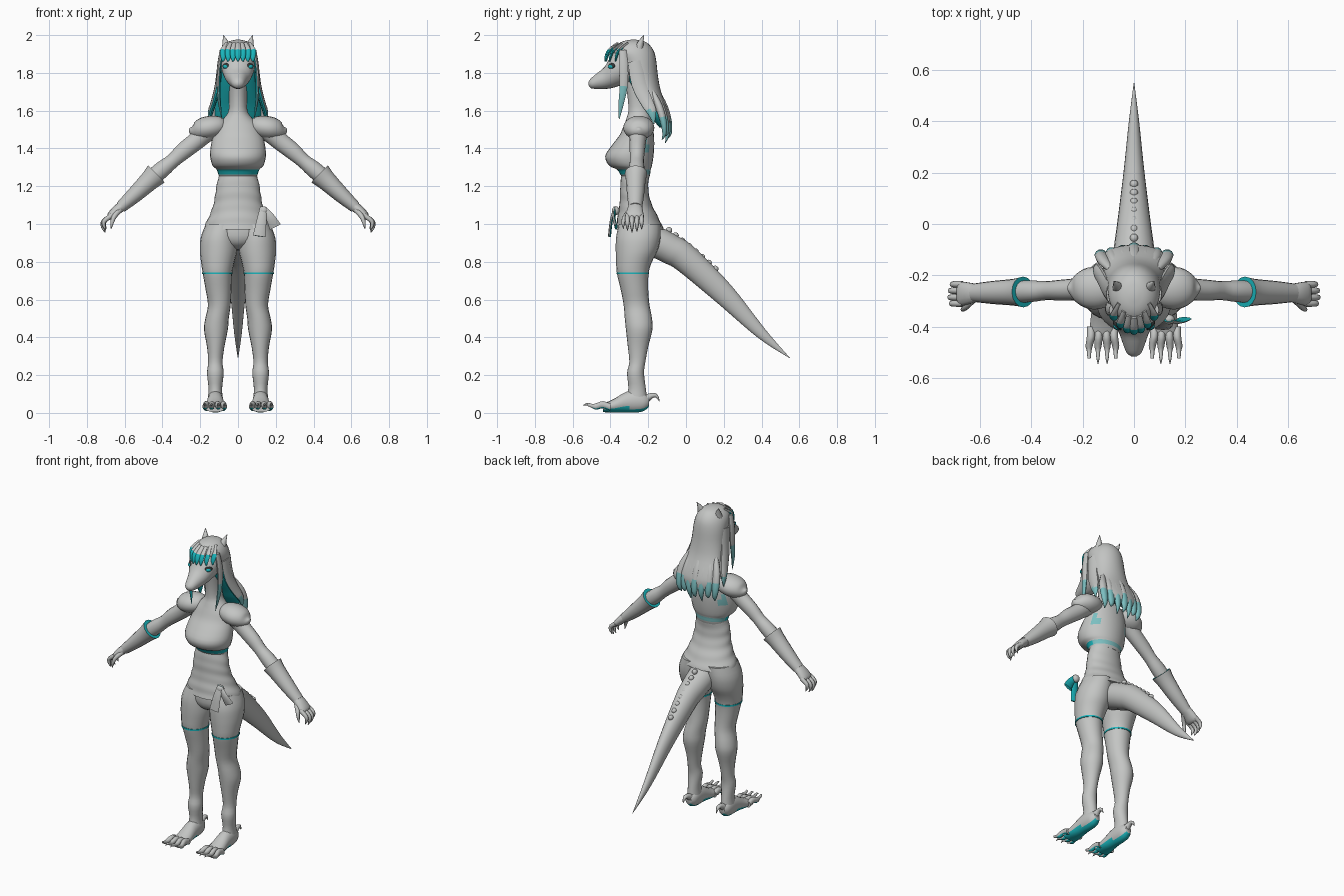
import bpy, bmesh, math
from mathutils import Vector, Matrix

Y, Z = Vector((0, 1, 0)), Vector((0, 0, 1))


def colour(name, rgb):
    m = bpy.data.materials.new(name)
    m.diffuse_color = (*rgb, 1)
    return m


PALETTE = [colour("light grey", (0.55, 0.56, 0.55)), colour("teal", (0.01, 0.46, 0.50)),
           colour("pale teal", (0.20, 0.52, 0.53)), colour("charcoal", (0.03, 0.035, 0.035))]
GREY, TEAL, PALE, DARK = range(4)


def finish(name, bm, rule, mirror):
    bmesh.ops.recalc_face_normals(bm, faces=bm.faces)
    for f in bm.faces:
        f.material_index = rule(f.calc_center_median(), f.normal) if callable(rule) else rule
    me = bpy.data.meshes.new(name)
    bm.to_mesh(me)
    bm.free()
    for m in PALETTE:
        me.materials.append(m)
    me.shade_smooth()
    me.set_sharp_from_angle(angle=math.radians(50))
    ob = bpy.data.objects.new(name, me)
    bpy.context.collection.objects.link(ob)
    if mirror:
        ob.modifiers.new("mirror", 'MIRROR')
    return ob


def spline(rings, steps):
    """Smooth interpolation through the control rings."""
    P = [rings[0]] + list(rings) + [rings[-1]]
    out = []
    for i in range(1, len(P) - 2):
        for s in range(steps):
            t = s / steps
            out.append([0.5 * (2 * b + (c - a) * t + (2 * a - 5 * b + 4 * c - d) * t * t
                               + (3 * b - a - 3 * c + d) * t ** 3)
                        for a, b, c, d in zip(*P[i - 1:i + 3])])
    return out + [list(rings[-1])]


def tube(name, rings, rule=GREY, n=16, ref=Y, axis=None, mirror=False, steps=3, wob=0):
    """Loft of ellipses; ring = x, y, z, radius across, radius towards ref."""
    rs = spline(rings, steps)
    pts = [Vector(r[:3]) for r in rs]
    bm, loops = bmesh.new(), []
    for i, r in enumerate(rs):
        t = axis or (pts[min(i + 1, len(pts) - 1)] - pts[max(i - 1, 0)]).normalized()
        side = t.cross(ref).normalized()
        up = side.cross(t)
        loop = []
        for k in range(n):
            a = 2 * math.pi * k / n
            w = 1 + wob * math.sin(95 * r[2] + 2.5 * math.sin(a))
            loop.append(bm.verts.new(pts[i] + w * (side * math.cos(a) * max(r[3], 0.001)
                                                   + up * math.sin(a) * max(r[4], 0.001))))
        loops.append(loop)
    for A, B in zip(loops, loops[1:]):
        for k in range(n):
            bm.faces.new((A[k], A[(k + 1) % n], B[(k + 1) % n], B[k]))
    bm.faces.new(loops[0])
    bm.faces.new(loops[-1])
    return finish(name, bm, rule, mirror)


def column(name, rows, rule=GREY, **kw):
    """Upright loft; row = z, centre x, half width, front y, back y."""
    rings = [(cx, (a + b) / 2, z, hw, (b - a) / 2) for z, cx, hw, a, b in rows]
    return tube(name, rings, rule, axis=Z, **kw)


def blob(name, loc, size, rule=GREY, turn=0.0, mirror=False):
    bm = bmesh.new()
    mat = Matrix.Translation(loc) @ Matrix.Rotation(turn, 4, 'Z') @ Matrix.Diagonal((*size, 1))
    bmesh.ops.create_uvsphere(bm, u_segments=14, v_segments=8, radius=1, matrix=mat)
    return finish(name, bm, rule, mirror)


# Torso: cropped top with coloured lower band, neck, and wrinkled tunic
def top_rule(c, n):
    if 1.262 < c.z < 1.288:
        return TEAL if c.y < -0.25 else PALE
    return PALE if 1.38 < c.z < 1.45 and c.y > -0.23 and abs(c.x) > 0.1 else GREY


column("cropped_top", [
    (1.245, 0, .098, -.335, -.195), (1.262, 0, .104, -.348, -.19), (1.288, 0, .113, -.365, -.187),
    (1.31, 0, .135, -.408, -.18), (1.36, 0, .148, -.428, -.172), (1.42, 0, .143, -.39, -.168),
    (1.47, 0, .13, -.352, -.17), (1.52, 0, .115, -.33, -.175), (1.56, 0, .075, -.315, -.185),
    (1.60, 0, .05, -.305, -.19), (1.68, 0, .047, -.31, -.19), (1.78, 0, .05, -.33, -.2)],
    top_rule, n=28)
column("tunic", [
    (.972, 0, .182, -.372, -.118), (1.0, 0, .172, -.368, -.13), (1.05, 0, .149, -.36, -.155),
    (1.1, 0, .131, -.352, -.18), (1.15, 0, .121, -.35, -.195), (1.2, 0, .114, -.348, -.2),
    (1.262, 0, .1, -.342, -.195)], n=28, steps=5, wob=.012)
column("hips", [(.865, 0, .03, -.29, -.2), (.89, 0, .1, -.34, -.16), (.94, 0, .17, -.362, -.135),
                (1.03, 0, .15, -.355, -.15)], n=24)

# Sash knot and hanging ends
sash = lambda c, n: GREY if n.y < -0.5 else TEAL
blob("sash_knot", (.135, -.372, 1.07), (.024, .02, .024))
tube("sash_end_long", [(.135, -.375, 1.09, .018, .008), (.125, -.395, 1.02, .026, .008),
                       (.112, -.405, .935, .033, .008)], sash, n=8)
tube("sash_end_short", [(.135, -.375, 1.08, .016, .008), (.17, -.382, 1.035, .024, .008),
                        (.197, -.37, .985, .032, .008)], sash, n=8)

# Legs and stocking bands
column("leg", [
    (1.0, .085, .085, -.355, -.135), (.93, .099, .098, -.37, -.135), (.86, .103, .099, -.372, -.15),
    (.80, .107, .089, -.37, -.18), (.74, .109, .078, -.366, -.198), (.65, .103, .068, -.345, -.2),
    (.57, .099, .06, -.33, -.193), (.5, .111, .062, -.324, -.18), (.44, .117, .063, -.318, -.178),
    (.35, .118, .046, -.308, -.2), (.27, .12, .038, -.3, -.215), (.21, .12, .044, -.312, -.222),
    (.13, .12, .036, -.305, -.213), (.07, .12, .04, -.32, -.205)], mirror=True, n=20)
column("stocking_band", [(.734, .109, .081, -.369, -.195), (.744, .109, .081, -.369, -.195)],
       TEAL, mirror=True, n=20, steps=1)

# Feet with coloured soles, four clawed toes and a heel spur
sole = lambda c, n: TEAL if n.z < -0.45 else GREY
tube("foot", [(.12, -.195, .06, .02, .025), (.12, -.22, .058, .036, .046), (.12, -.26, .062, .042, .06),
              (.12, -.32, .056, .044, .054), (.12, -.38, .038, .05, .037), (.122, -.44, .026, .055, .022)],
     sole, ref=Z, axis=-Y, mirror=True)
for i, (x, tip) in enumerate([(.078, -.515), (.107, -.545), (.138, -.545), (.168, -.51)]):
    e = x + (x - .122) * .15
    tube(f"toe_{i + 1}", [(x, -.40, .03, .016, .02), (x, -.44, .043, .016, .02), (e, -.475, .034, .014, .018),
                          (e, -.495, .036, .009, .012), (e, -.525, .046, .006, .007), (e, tip, .04, .001, .001)],
         lambda c, n: TEAL if n.z < -0.3 and c.y > -.495 else GREY, n=10, ref=Z, axis=-Y, mirror=True)
tube("heel_spur", [(.12, -.22, .07, .026, .026), (.12, -.185, .09, .015, .016), (.12, -.157, .09, .01, .011),
                   (.12, -.14, .06, .001, .001)], n=10, ref=Vector((1, 0, 0)), mirror=True)

# Tail with a row of ridge scales
tube("tail", [(0, -.26, .95, .075, .075), (0, -.17, .91, .085, .082), (0, -.08, .865, .077, .08),
              (0, 0, .815, .066, .076), (0, .2, .63, .041, .06), (0, .4, .42, .02, .03),
              (0, .55, .29, .001, .001)], n=18, ref=Z, steps=5)
for i in range(8):
    y = -.09 + .035 * i
    blob(f"tail_scale_{i + 1}", (0, y, .967 - .8 * (y + .09) - .35 * max(0, y) ** 2),
         (.016, .017, .017))

# Arms, bracers and shoulder pads
tube("arm", [(.08, -.255, 1.52, .05, .05), (.16, -.255, 1.49, .053, .05), (.22, -.255, 1.44, .048, .044),
             (.29, -.258, 1.385, .045, .04), (.345, -.26, 1.335, .038, .037), (.4, -.262, 1.29, .044, .042),
             (.47, -.265, 1.23, .042, .042), (.615, -.267, 1.095, .026, .034)], mirror=True)
tube("bracer", [(.432, -.265, 1.265, .063, .06), (.47, -.266, 1.228, .053, .052),
                (.55, -.267, 1.152, .042, .045), (.622, -.268, 1.088, .031, .036)],
     lambda c, n: TEAL if n.x < -0.6 and abs(c.x - .432) < .004 else GREY, mirror=True)
tube("shoulder_pad", [(.062, -.25, 1.525, .02, .03), (.085, -.25, 1.522, .046, .06), (.13, -.25, 1.514, .06, .08),
                      (.18, -.25, 1.505, .06, .08), (.222, -.25, 1.497, .046, .058),
                      (.245, -.25, 1.498, .025, .03), (.258, -.25, 1.505, .004, .006)], n=20, mirror=True)

# Hands: palm, four curled fingers and a thumb
tube("palm", [(.605, -.268, 1.10, .026, .033), (.64, -.27, 1.075, .026, .042), (.672, -.272, 1.043, .022, .048),
              (.684, -.272, 1.03, .012, .042)], mirror=True, n=14)
for i, (y, k) in enumerate([(-.235, .85), (-.26, 1), (-.286, 1.05), (-.31, .92)]):
    tube(f"finger_{i + 1}", [(.668, y, 1.045, .014, .013), (.668 + .042 * k, y, 1.045 - .03 * k, .012, .012),
                             (.668 + .046 * k, y, 1.045 - .058 * k, .009, .009),
                             (.668 + .034 * k, y, 1.045 - .085 * k, .002, .002)], n=8, mirror=True)
tube("thumb", [(.625, -.29, 1.075, .016, .016), (.655, -.322, 1.04, .013, .013),
               (.667, -.333, 1.005, .009, .009), (.672, -.33, .975, .002, .002)], n=8, mirror=True)

# Head with a long snout, eyes and pointed ears
tube("head", [(0, -.18, 1.86, .03, .03), (0, -.21, 1.855, .075, .08), (0, -.28, 1.85, .09, .1),
              (0, -.34, 1.835, .088, .1), (0, -.39, 1.81, .076, .09), (0, -.43, 1.774, .056, .059),
              (0, -.47, 1.757, .042, .042), (0, -.503, 1.745, .028, .026), (0, -.517, 1.744, .008, .008)],
     n=24, ref=Z, axis=-Y)
blob("eye_rim", (.061, -.392, 1.836), (.025, .016, .016), DARK, .75, True)
blob("eye", (.064, -.396, 1.833), (.018, .016, .012), TEAL, .75, True)
tube("ear", [(.06, -.25, 1.925, .026, .024), (.066, -.24, 1.96, .017, .016), (.078, -.222, 2.0, .001, .001)],
     n=10, mirror=True)


# Hair: main volume, fringe, side locks and back strands
def hair_rule(c, n):
    if c.z < 1.8 and n.y < -0.25:
        return TEAL
    return PALE if c.z < 1.53 else GREY


column("hair", [
    (1.51, 0, .085, -.14, -.085), (1.56, 0, .122, -.18, -.082), (1.62, 0, .123, -.215, -.1),
    (1.70, 0, .112, -.27, -.132), (1.78, 0, .106, -.32, -.148), (1.86, 0, .103, -.352, -.157),
    (1.91, 0, .097, -.385, -.168), (1.945, 0, .078, -.37, -.19), (1.967, 0, .048, -.335, -.22),
    (1.976, 0, .01, -.29, -.265)], hair_rule, n=28)
for i in range(7):
    x = (i - 3) * .026
    y = -.428 + 9 * x * x
    tube(f"fringe_{i + 1}", [(x * .7, y + .065, 1.955, .013, .008), (x, y + .02, 1.92, .016, .008),
                             (x, y + .004, 1.885, .014, .007), (x * 1.03, y, 1.86, .003, .003)],
         lambda c, n: TEAL if c.z < 1.928 else GREY, n=8)
tube("front_lock", [(.085, -.335, 1.92, .012, .02), (.1, -.33, 1.83, .011, .025), (.103, -.33, 1.73, .01, .022),
                    (.098, -.343, 1.64, .008, .015), (.085, -.354, 1.555, .001, .002)],
     lambda c, n: TEAL if n.x < -0.2 else PALE if c.z < 1.74 else GREY, n=10, mirror=True)
tube("side_lock", [(.09, -.27, 1.86, .018, .04), (.107, -.25, 1.74, .015, .04), (.128, -.21, 1.65, .015, .035),
                   (.146, -.18, 1.59, .014, .025), (.152, -.17, 1.53, .001, .002)],
     lambda c, n: TEAL if n.x < -0.2 or n.y < -.6 else PALE if c.z < 1.6 else GREY, n=10, mirror=True)
for i in range(7):
    k = i - 3
    x, low = k * .04, 1.42 + .009 * abs(k) + (.03 if i % 2 else 0)
    back = .009 * abs(k)
    tube(f"back_strand_{i + 1}", [(x * .75, -.15 - back, 1.70, .014, .012), (x, -.115 - back, 1.62, .024, .02),
                                  (x * 1.08, -.092 - back, 1.54, .024, .018),
                                  (x * 1.05, -.087 - back, 1.48, .016, .012), (x, -.1 - back, low, .002, .002)],
         lambda c, n: PALE if c.z < 1.56 else GREY, n=10)
